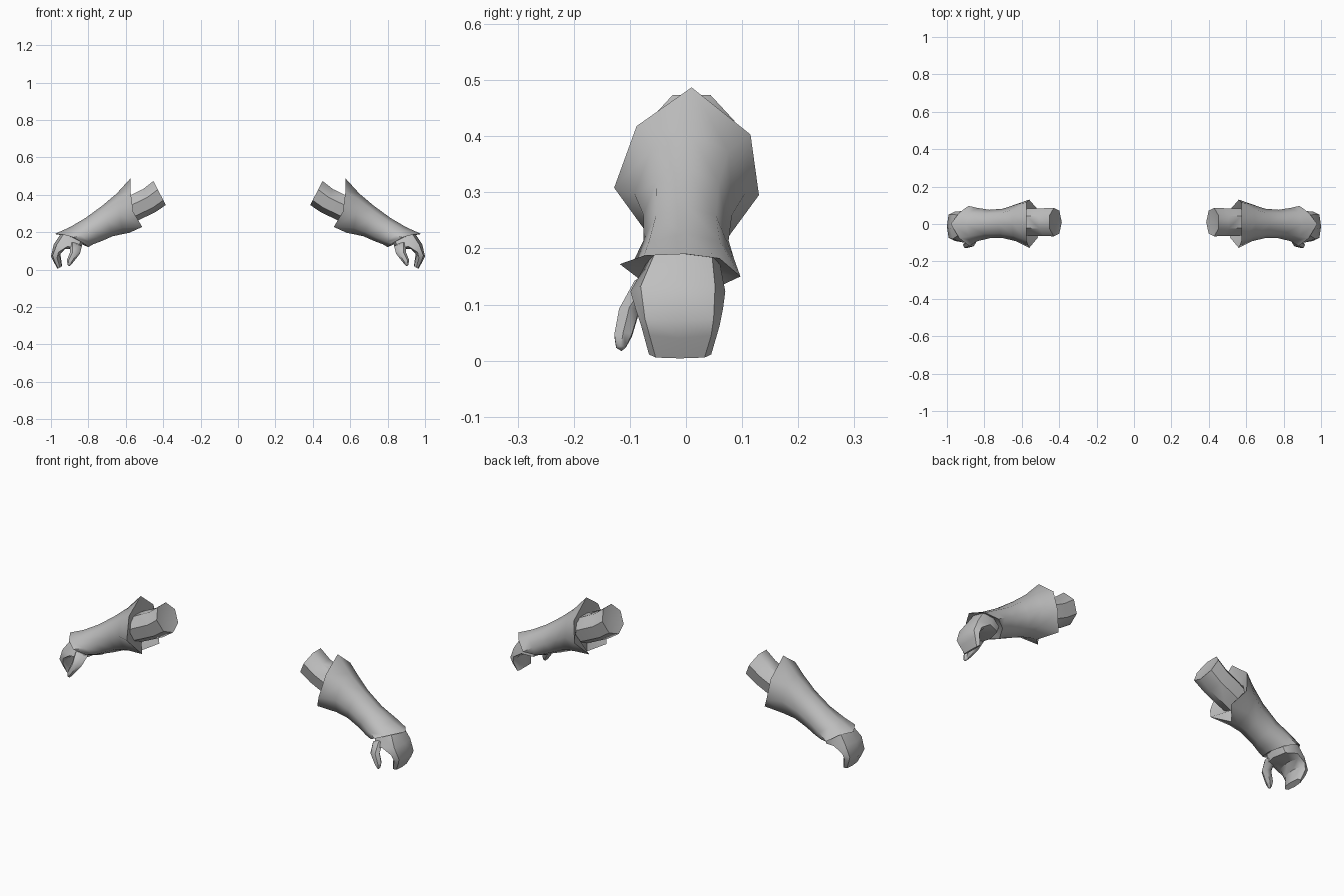
import bpy, bmesh, math
from mathutils import Vector

grey = bpy.data.materials.new("plain grey")
grey.diffuse_color = (0.52, 0.52, 0.52, 1)


def ring(top, bottom, y0, y1, n=8, power=1.0, turn=0.0):
    """Closed section between two (x, z) points, spanning y0 to y1."""
    a, b = Vector((top[0], 0, top[1])), Vector((bottom[0], 0, bottom[1]))
    pts = []
    for i in range(n):
        t = 2 * math.pi * (i + turn) / n
        c, s = math.cos(t), math.sin(t)
        c = math.copysign(abs(c) ** power, c) if abs(c) > 1e-6 else 0
        s = math.copysign(abs(s) ** power, s) if abs(s) > 1e-6 else 0
        p = (a + b) / 2 + (a - b) / 2 * c
        p.y = (y0 + y1) / 2 + (y1 - y0) / 2 * s
        pts.append(p)
    return pts


def loft(name, rings, start=None, end=None, angle=50):
    """Skin the rings, fan the ends to the given points, mirror to both arms."""
    bm = bmesh.new()
    loops = [[bm.verts.new(p) for p in r] for r in rings]
    n = len(loops[0])
    for r, q in zip(loops, loops[1:]):
        for i in range(n):
            j = (i + 1) % n
            bm.faces.new((r[i], r[j], q[j], q[i]))
    for loop, tip in ((loops[0], start), (loops[-1], end)):
        if tip:
            v = bm.verts.new(tip)
            for i in range(n):
                bm.faces.new((loop[i], loop[(i + 1) % n], v))
    bmesh.ops.recalc_face_normals(bm, faces=bm.faces)
    me = bpy.data.meshes.new(name)
    bm.to_mesh(me)
    bm.free()
    me.materials.append(grey)
    ob = bpy.data.objects.new(name, me)
    bpy.context.collection.objects.link(ob)
    bpy.ops.object.select_all(action='DESELECT')
    ob.select_set(True)
    bpy.context.view_layer.objects.active = ob
    bpy.ops.object.shade_smooth_by_angle(angle=math.radians(angle))
    m = ob.modifiers.new("other_arm", 'MIRROR')
    m.use_axis[0] = True
    m.use_mirror_merge = False
    return ob


# upper arm stub with a slightly hollow end
loft("upper_arm", [
    ring((0.456, 0.48), (0.386, 0.345), -0.068, 0.088, 7, turn=0.5),
    ring((0.51, 0.437), (0.445, 0.305), -0.066, 0.086, 7, turn=0.5),
    ring((0.575, 0.405), (0.53, 0.265), -0.065, 0.085, 7, turn=0.5),
    ring((0.66, 0.36), (0.61, 0.23), -0.062, 0.075, 7, turn=0.5),
], start=(0.43, 0.01, 0.408))

# gauntlet: pointed elbow rim, narrow forearm, flared cuff, turned-in ends
elbow_rim = [Vector(p) for p in (
    (0.575, 0.01, 0.487), (0.575, 0.115, 0.403), (0.56, 0.13, 0.295),
    (0.512, 0.075, 0.228), (0.58, 0.0, 0.197), (0.512, -0.07, 0.228),
    (0.56, -0.128, 0.308), (0.575, -0.088, 0.418))]
cuff_rim = [Vector(p) for p in (
    (0.98, 0.0, 0.19), (0.935, 0.06, 0.182), (0.885, 0.097, 0.15),
    (0.835, 0.065, 0.135), (0.80, 0.0, 0.12), (0.83, -0.08, 0.143),
    (0.88, -0.118, 0.172), (0.935, -0.075, 0.187))]
loft("gauntlet", [
    ring((0.60, 0.385), (0.57, 0.25), -0.065, 0.085),
    elbow_rim,
    ring((0.65, 0.405), (0.615, 0.19), -0.092, 0.105),
    ring((0.725, 0.342), (0.67, 0.178), -0.076, 0.082),
    ring((0.815, 0.276), (0.73, 0.152), -0.076, 0.076),
    ring((0.90, 0.226), (0.775, 0.135), -0.092, 0.086),
    cuff_rim,
    ring((0.93, 0.19), (0.835, 0.15), -0.07, 0.06),
], angle=60)

# mitten hand with curled fingers
loft("hand", [
    ring((0.945, 0.195), (0.825, 0.155), -0.07, 0.06, power=0.7),
    ring((0.985, 0.135), (0.84, 0.112), -0.099, 0.07, power=0.7),
    ring((1.0, 0.07), (0.92, 0.115), -0.09, 0.066, power=0.7),
    ring((0.985, 0.04), (0.95, 0.085), -0.08, 0.06, power=0.7),
    ring((0.965, 0.004), (0.94, 0.018), -0.066, 0.045, power=0.7),
], start=(0.885, 0, 0.175), end=(0.953, -0.01, 0.011), angle=45)

# thumb on the front side
loft("thumb", [
    ring((0.90, 0.15), (0.835, 0.125), -0.095, -0.035, 6),
    ring((0.897, 0.095), (0.845, 0.085), -0.122, -0.08, 6),
    ring((0.915, 0.05), (0.88, 0.04), -0.13, -0.094, 6),
    ring((0.911, 0.026), (0.897, 0.022), -0.126, -0.106, 6),
], start=(0.868, -0.06, 0.145), end=(0.904, -0.115, 0.017))
